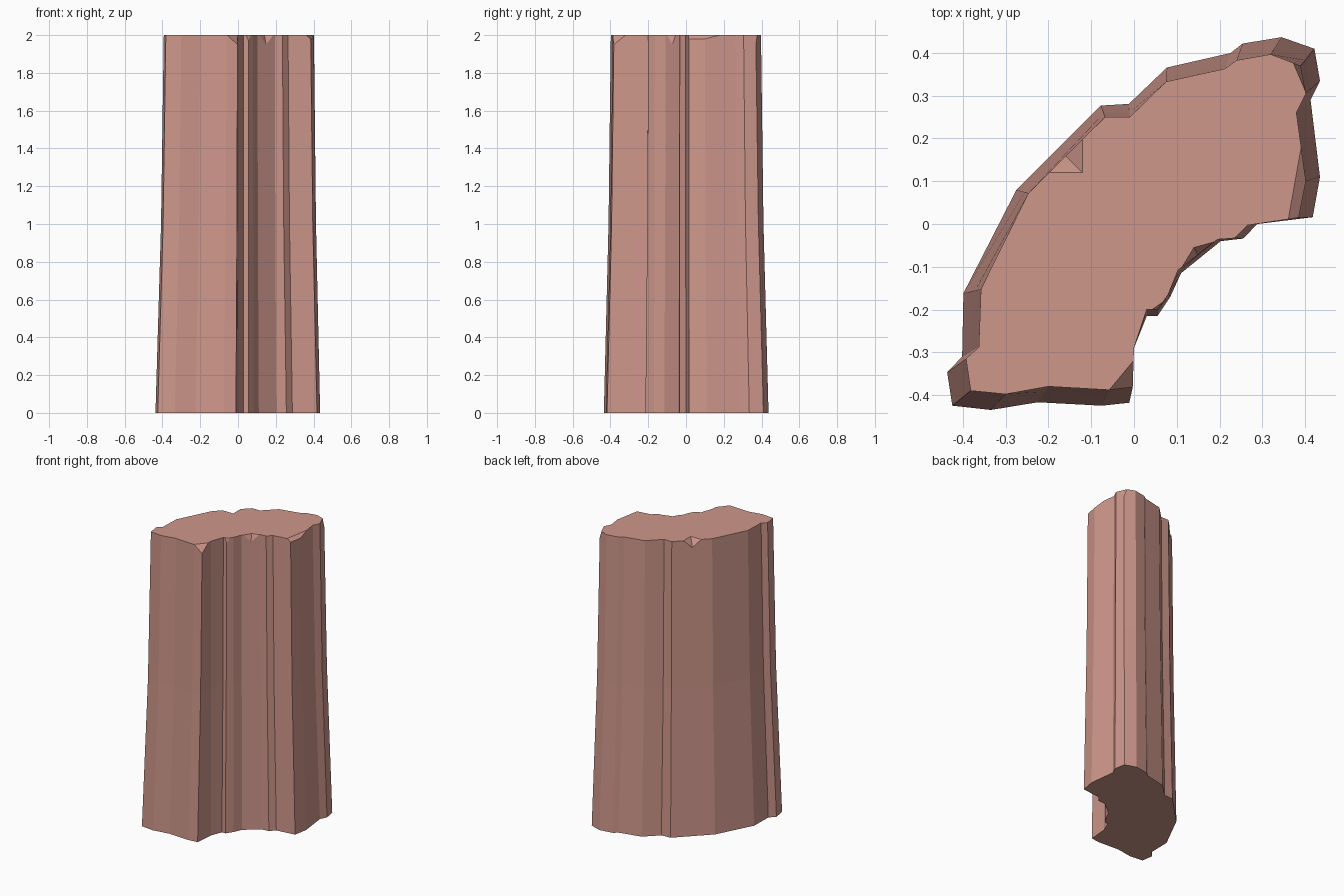
import bpy, bmesh
from mathutils import Vector

if "Cube" in bpy.data.objects:
    bpy.data.objects.remove(bpy.data.objects["Cube"])

HEIGHT = 2.0

# Matching footprint and rim corners, clockwise seen from above
base = [(-.425, -.425), (-.437, -.347), (-.402, -.31), (-.399, -.162), (-.275, .08),
        (-.078, .277), (-.012, .281), (.077, .366), (.226, .40), (.254, .422),
        (.345, .437), (.422, .41), (.435, .335), (.413, .29), (.435, .11), (.418, .016),
        (.288, 0), (.256, -.034), (.203, -.04), (.11, -.115), (.085, -.17), (.055, -.215),
        (.03, -.215), (0, -.29), (-.011, -.418), (-.075, -.425), (-.225, -.417), (-.335, -.435)]
top = [(-.382, -.39), (-.393, -.315), (-.363, -.288), (-.358, -.152), (-.247, .072),
       (-.068, .25), (-.01, .25), (.075, .333), (.212, .363), (.24, .383),
       (.32, .397), (.39, .37), (.402, .305), (.38, .26), (.402, .10), (.385, .015),
       (.265, -.003), (.235, -.033), (.195, -.036), (.103, -.108), (.08, -.165), (.055, -.2),
       (.03, -.2), (0, -.29), (-.003, -.382), (-.06, -.388), (-.2, -.38), (-.3, -.398)]
N = len(base)

# Chipped corners: first corner -> (corner count, drop, start fraction, end fraction)
chips = {11: (1, .05, .25, .92), 14: (2, .02, .5, .2),
         21: (1, .03, .5, .5), 24: (1, .05, .68, .96)}
# Notches in an edge: edge -> (start, apex, end fractions, drop, inner point)
notches = {4: (.27, .49, .71, .05, (-.12, .12)),
           18: (.08, .5, .9, .05, (.14, -.055))}

bm = bmesh.new()


def vert(p, z=HEIGHT):
    return bm.verts.new((p[0], p[1], z))


def along(i, t):
    return Vector(top[i % N]).lerp(Vector(top[(i + 1) % N]), t)


dropped = {i + k: c[1] for i, c in chips.items() for k in range(c[0])}
low = [vert(p, 0) for p in base]
mid = [vert(Vector(b).lerp(Vector(t), .67), HEIGHT / 2) for b, t in zip(base, top)]
rim = [vert(p, HEIGHT - dropped.get(i, 0)) for i, p in enumerate(top)]
extra = [[] for _ in range(N)]        # added rim points on each wall

# Corner chips
starts, ends = {}, {}
for i, (n, drop, f0, f1) in chips.items():
    p, q = vert(along(i - 1, 1 - f0)), vert(along(i + n - 1, f1))
    extra[i - 1].append(p)
    extra[(i + n - 1) % N].insert(0, q)
    bm.faces.new([p] + rim[i:i + n] + [q])

# Edge notches
inner = {}
for i, (f0, fa, f1, drop, pt) in notches.items():
    p, q = vert(along(i, f0)), vert(along(i, f1))
    apex, ins = vert(along(i, fa), HEIGHT - drop), vert(pt)
    extra[i] += [p, apex, q]
    bm.faces.new((p, ins, apex))
    bm.faces.new((ins, q, apex))
    inner[apex] = ins

# Lower and upper walls
for i in range(N):
    j = (i + 1) % N
    bm.faces.new((low[i], low[j], mid[j], mid[i]))
    bm.faces.new([mid[i], rim[i]] + extra[i] + [rim[j], mid[j]])

# Flat top, skipping the chipped corners, and flat underside
cap = []
for i in range(N):
    for v in [rim[i]] + extra[i]:
        if v in inner:
            cap.append(inner[v])
        elif v.co.z > HEIGHT - .001:
            cap.append(v)
bm.faces.new(cap)
bm.faces.new(low)
bmesh.ops.recalc_face_normals(bm, faces=bm.faces)

mesh = bpy.data.meshes.new("stone_pillar")
bm.to_mesh(mesh)
bm.free()
pillar = bpy.data.objects.new("stone_pillar", mesh)
bpy.context.collection.objects.link(pillar)

# Reddish clay colour
clay = bpy.data.materials.new("red_clay")
clay.diffuse_color = (.62, .31, .26, 1)
clay.use_nodes = True
clay.node_tree.nodes["Principled BSDF"].inputs["Base Color"].default_value = clay.diffuse_color
mesh.materials.append(clay)
